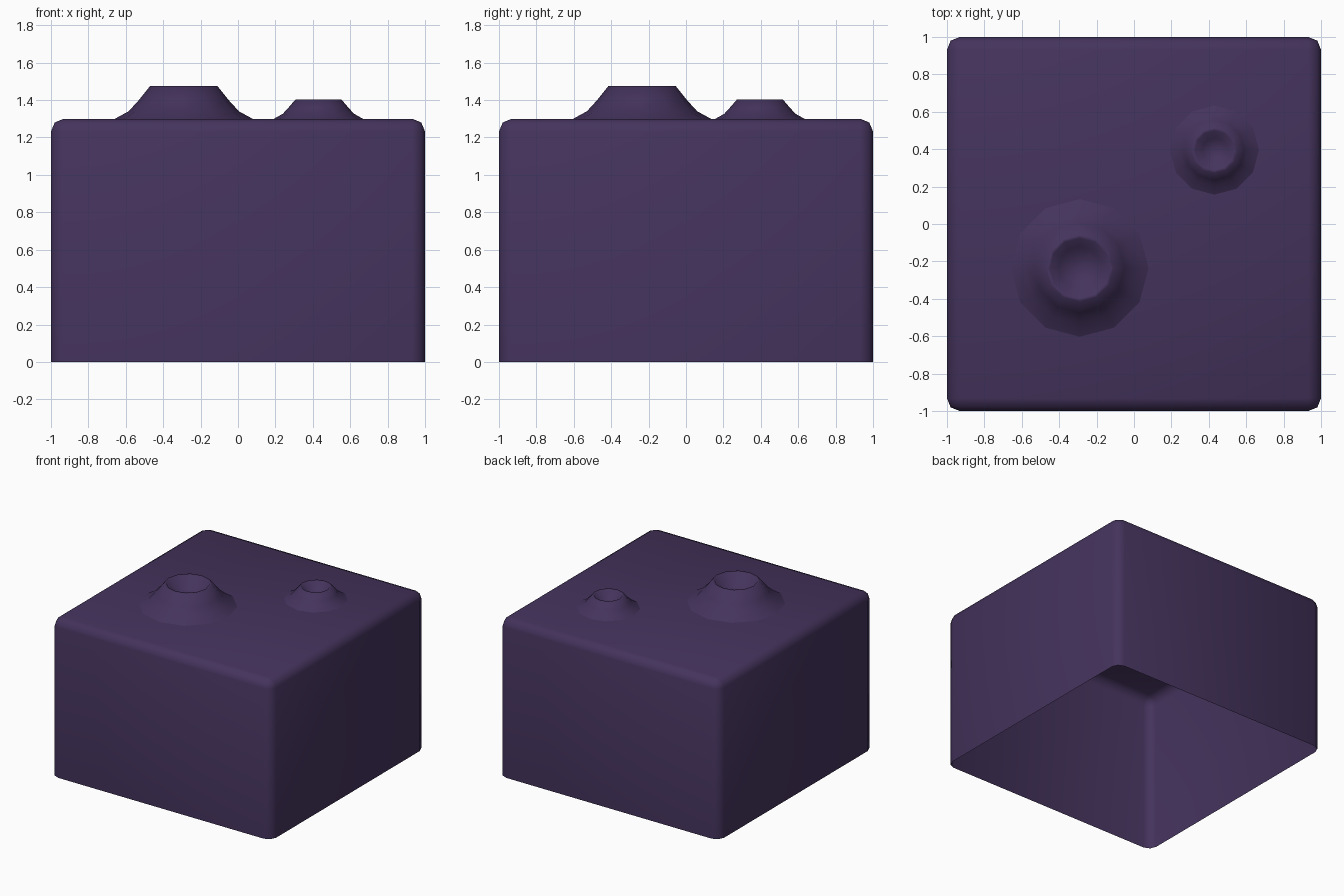
import bpy, bmesh, math

if "Cube" in bpy.data.objects:
    bpy.data.objects.remove(bpy.data.objects["Cube"])

mat = bpy.data.materials.new("dark purple")
mat.diffuse_color = (0.058, 0.033, 0.108, 1.0)
mat.use_nodes = True
mat.node_tree.nodes["Principled BSDF"].inputs["Base Color"].default_value = mat.diffuse_color


def finish(bm, name):
    for f in bm.faces:
        f.smooth = True
    me = bpy.data.meshes.new(name)
    bm.to_mesh(me)
    bm.free()
    me.materials.append(mat)
    ob = bpy.data.objects.new(name, me)
    bpy.context.collection.objects.link(ob)
    return ob


# Body: rounded box shell, open underneath
H = 1.3
bm = bmesh.new()
bmesh.ops.create_cube(bm, size=1)
for v in bm.verts:
    v.co = (v.co.x * 2, v.co.y * 2, (v.co.z + 0.5) * H)
floor = [f for f in bm.faces if f.normal.z < -0.9]
bmesh.ops.delete(bm, geom=floor, context='FACES_ONLY')
edges = [e for e in bm.edges if max(v.co.z for v in e.verts) > 0.1]
bmesh.ops.bevel(bm, geom=edges, offset=0.068, segments=2, profile=0.5,
                affect='EDGES', clamp_overlap=True)
finish(bm, "body_block")


# Vents: 12-sided flared craters with a sunken hole
def vent(name, cx, cy, profile, n=12):
    bm = bmesh.new()
    rings = []
    for r, z in profile:
        rings.append([bm.verts.new((cx + r * math.cos(2 * math.pi * i / n),
                                    cy + r * math.sin(2 * math.pi * i / n), z))
                      for i in range(n)])
    for a, b in zip(rings, rings[1:]):
        for i in range(n):
            j = (i + 1) % n
            bm.faces.new((a[i], a[j], b[j], b[i]))
    bm.faces.new(rings[-1])
    finish(bm, name)


vent("large_vent", -0.29, -0.235,
     [(0.37, 1.299), (0.295, 1.34), (0.24, 1.40), (0.18, 1.475),
      (0.16, 1.475), (0.115, 1.385)])
vent("small_vent", 0.43, 0.395,
     [(0.24, 1.299), (0.19, 1.327), (0.16, 1.36), (0.122, 1.404),
      (0.105, 1.404), (0.065, 1.345)])
